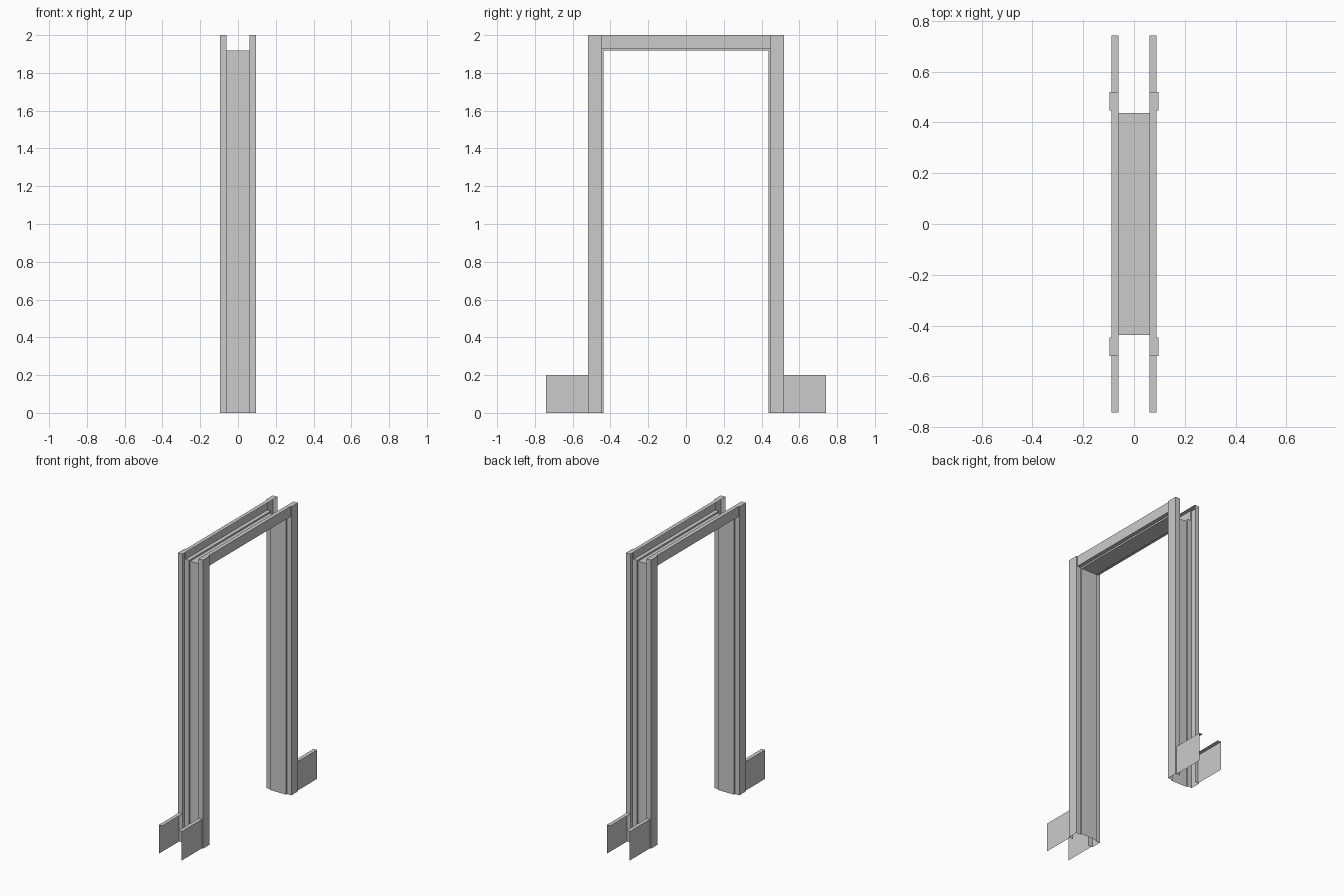
import bpy
import bmesh

if "Cube" in bpy.data.objects:
    bpy.data.objects.remove(bpy.data.objects["Cube"])

# Key dimensions (one quarter is modelled, then mirrored in x and y)
WALL = 0.061          # half wall thickness
LEG_X, HEAD_X = 0.096, 0.088
OPEN_Y, CASE_Y, OUT_Y, END_Y = 0.436, 0.447, 0.52, 0.742
OPEN_Z, CASE_Z, TOP_Z = 1.918, 1.929, 2.0
SKIRT_Z = 0.2


def shell(name, parts):
    """Open shell from boxes, each given as (x range, y range, z range, kept sides)."""
    bm = bmesh.new()
    for xs, ys, zs, sides in parts:
        rng = (xs, ys, zs)
        for side in sides.split():
            a = "xyz".index(side[1])
            b, c = (a + 1) % 3, (a + 2) % 3
            plus = side[0] == "+"
            corners = []
            for i, j in ((0, 0), (1, 0), (1, 1), (0, 1)):
                p = [0, 0, 0]
                p[a], p[b], p[c] = rng[a][int(plus)], rng[b][i], rng[c][j]
                corners.append(bm.verts.new(p))
            bm.faces.new(corners if plus else corners[::-1])
    bmesh.ops.remove_doubles(bm, verts=bm.verts, dist=1e-5)
    mesh = bpy.data.meshes.new(name)
    bm.to_mesh(mesh)
    bm.free()
    ob = bpy.data.objects.new(name, mesh)
    bpy.context.collection.objects.link(ob)
    mod = ob.modifiers.new("mirror", "MIRROR")
    mod.use_axis = (True, True, False)
    mod.merge_threshold = 1e-4
    return ob


# Door lining with the narrow margin around the opening
shell("door_lining", [
    ((0, WALL), (OPEN_Y, CASE_Y), (0, OPEN_Z), "-y +x"),
    ((0, WALL), (0, OPEN_Y), (OPEN_Z, CASE_Z), "-z +x"),
    ((0, WALL), (OPEN_Y, CASE_Y), (OPEN_Z, CASE_Z), "+x"),
])

# Upright casings, open toward the wall, slightly proud of the head
shell("side_casing", [
    ((WALL, LEG_X), (CASE_Y, OUT_Y), (0, TOP_Z), "+x +y +z"),
    ((WALL, LEG_X), (CASE_Y, OUT_Y), (0, CASE_Z), "-y"),
    ((HEAD_X, LEG_X), (CASE_Y, OUT_Y), (CASE_Z, TOP_Z), "-y"),
])

# Head casing between the uprights
shell("head_casing", [
    ((WALL, HEAD_X), (0, CASE_Y), (CASE_Z, TOP_Z), "+x -z +z"),
])

# Short skirting boards beside the casings
shell("skirting", [
    ((WALL, HEAD_X), (OUT_Y, END_Y), (0, SKIRT_Z), "+x +z"),
])
